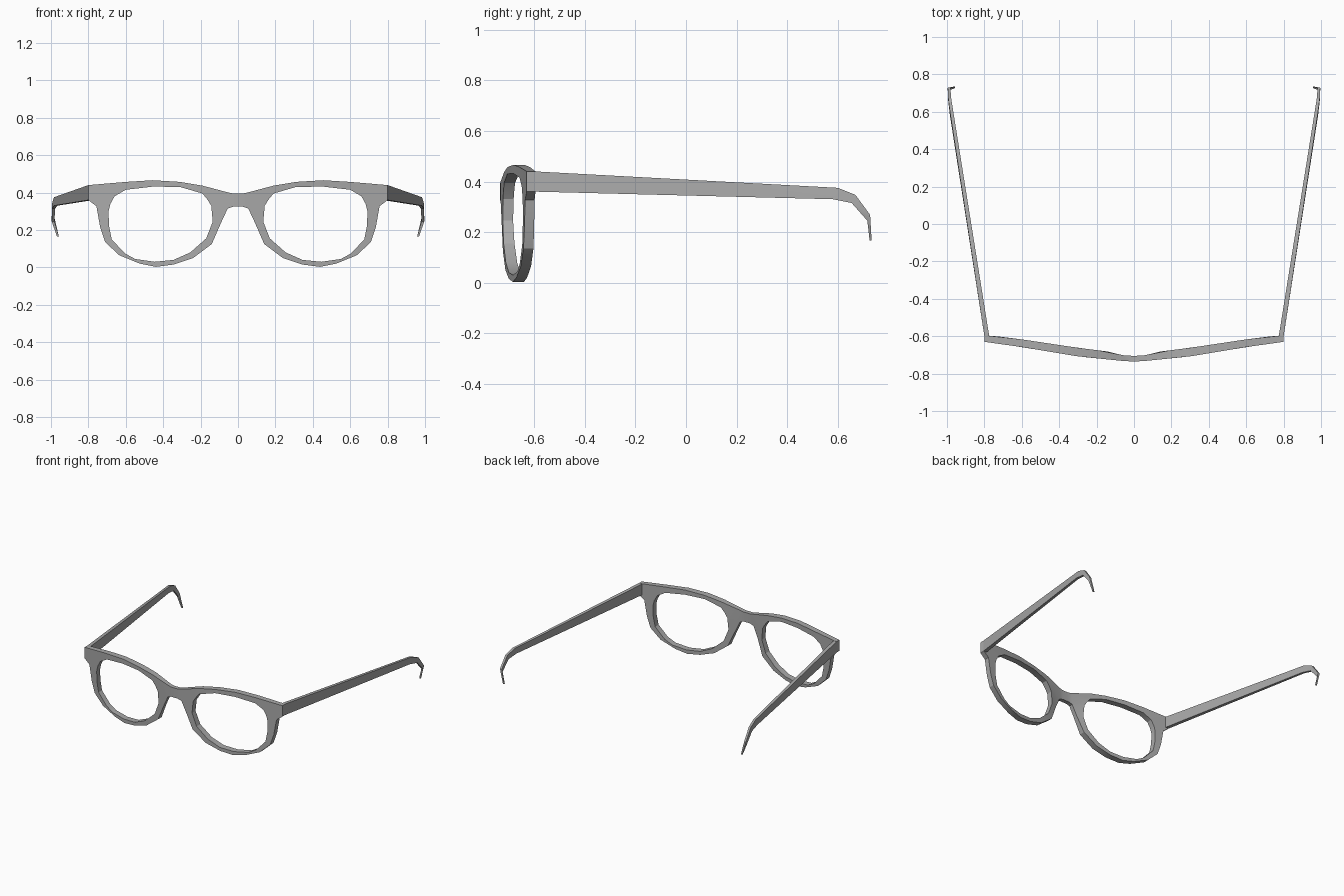
import bpy, bmesh

if "Cube" in bpy.data.objects:
    bpy.data.objects.remove(bpy.data.objects["Cube"])

grey = bpy.data.materials.new("frame grey")
grey.diffuse_color = (0.4, 0.4, 0.4, 1)
grey.use_nodes = True
grey.node_tree.nodes["Principled BSDF"].inputs["Base Color"].default_value = grey.diffuse_color


def interp(table, x):
    for (x0, y0), (x1, y1) in zip(table, table[1:]):
        if x <= x1:
            return y0 + (y1 - y0) * (x - x0) / (x1 - x0)
    return table[-1][1]


def finish(name, bm):
    bmesh.ops.recalc_face_normals(bm, faces=bm.faces)
    mesh = bpy.data.meshes.new(name)
    bm.to_mesh(mesh)
    bm.free()
    mesh.materials.append(grey)
    obj = bpy.data.objects.new(name, mesh)
    bpy.context.collection.objects.link(obj)
    mod = obj.modifiers.new("mirror", 'MIRROR')
    mod.use_axis[0] = True
    mod.merge_threshold = 0.001
    bpy.ops.object.select_all(action='DESELECT')
    obj.select_set(True)
    bpy.context.view_layer.objects.active = obj
    bpy.ops.object.shade_smooth_by_angle(angle=0.45)
    return obj


# Curved front: half outline, lens opening and matching outer rim (x, z)
inner = [(.19, .395), (.31, .43), (.455, .432), (.60, .415), (.66, .38), (.682, .34),
         (.692, .30), (.69, .225), (.675, .15), (.605, .075), (.55, .045), (.445, .03),
         (.345, .04), (.255, .08), (.17, .155), (.135, .245), (.143, .33), (.165, .365)]
outer = [(.19, .437), (.31, .457), (.455, .466), (.60, .457), (.80, .44), (.80, .36),
         (.757, .327), (.737, .215), (.71, .135), (.635, .065), (.525, .02), (.44, .003),
         (.345, .015), (.24, .05), (.14, .125), (.09, .24), (.055, .315), (.05, .40)]
bridge = [(.025, .325), (0, .325), (0, .395), (.025, .395)]

front_y = [(0, -.735), (.05, -.733), (.3, -.708), (.6, -.658), (.8, -.63)]
back_y = [(0, -.705), (.08, -.702), (.14, -.682), (.3, -.662), (.6, -.617), (.72, -.602), (.8, -.595)]

bm = bmesh.new()
points = inner + outer + bridge
n = len(inner)
front = [bm.verts.new((x, interp(front_y, x), z)) for x, z in points]
back = [bm.verts.new((x, interp(back_y, x), z)) for x, z in points]
b = 2 * n
cells = [(i, (i + 1) % n, n + (i + 1) % n, n + i) for i in range(n)]
cells += [(n + 17, n + 16, b, b + 3), (b + 3, b, b + 1, b + 2)]
for c in cells:
    bm.faces.new([front[i] for i in c])
    bm.faces.new([back[i] for i in reversed(c)])

# Side walls along every open edge except the centre line
edges = [(c[k], c[(k + 1) % 4]) for c in cells for k in range(4)]
for i, j in edges:
    shared = sum(set(e) == {i, j} for e in edges)
    if shared == 1 and points[i][0] + points[j][0] > 0:
        bm.faces.new((front[i], back[i], back[j], front[j]))
finish("front_frame", bm)

# Temple arms: sections (outer x, width, top y, top z, bottom y, bottom z)
sections = [(.80, .026, -.60, .44, -.60, .36),
            (.984, .018, .60, .375, .58, .33),
            (.993, .016, .67, .347, .655, .315),
            (.996, .014, .728, .268, .717, .245),
            (.968, .010, .734, .166, .726, .166)]
bm = bmesh.new()
rings = []
for x, w, ty, tz, by, bz in sections:
    rings.append([bm.verts.new(p) for p in
                  ((x, ty, tz), (x - w, ty, tz), (x - w, by, bz), (x, by, bz))])
for r0, r1 in zip(rings, rings[1:]):
    for k in range(4):
        bm.faces.new((r0[k], r0[(k + 1) % 4], r1[(k + 1) % 4], r1[k]))
bm.faces.new(rings[0])
bm.faces.new(rings[-1])
finish("temple_arms", bm)
